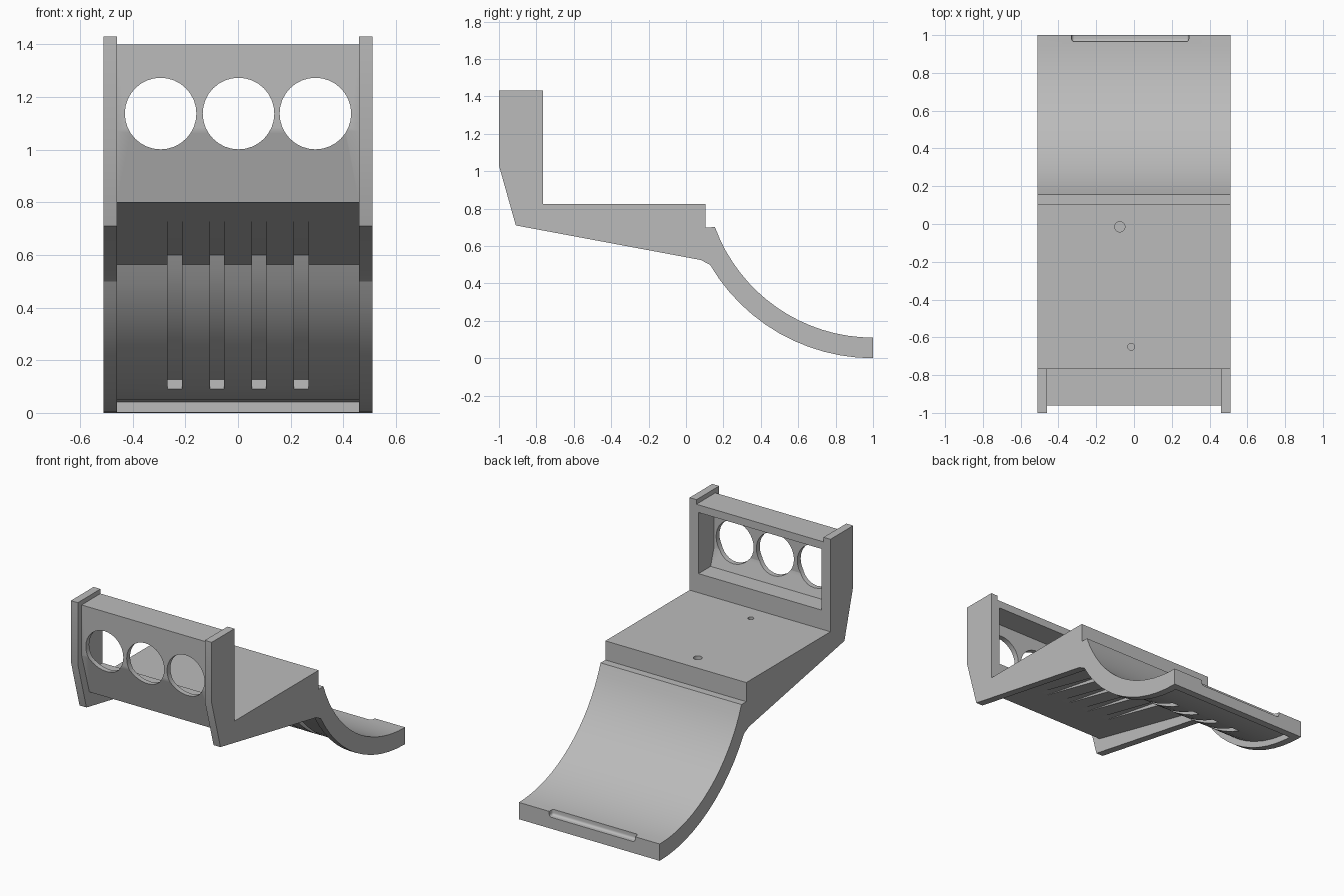
import bpy
import bmesh
import math

cube = bpy.data.objects.get("Cube")
if cube:
    bpy.data.objects.remove(cube, do_unlink=True)

grey = bpy.data.materials.new("plain grey")
grey.use_nodes = True
COLOUR = (0.5, 0.5, 0.5, 1)
grey.diffuse_color = COLOUR
grey.node_tree.nodes["Principled BSDF"].inputs["Base Color"].default_value = COLOUR


def arc(radius, start, end, steps=16):
    """Points on the ramp's circle, by angle from straight down."""
    angles = [start + (end - start) * i / steps for i in range(steps + 1)]
    return [(1 - radius * math.sin(a), 1.01 - radius * math.cos(a)) for a in angles]


def finish(bm, name):
    bmesh.ops.recalc_face_normals(bm, faces=bm.faces)
    mesh = bpy.data.meshes.new(name)
    bm.to_mesh(mesh)
    bm.free()
    mesh.materials.append(grey)
    obj = bpy.data.objects.new(name, mesh)
    bpy.context.collection.objects.link(obj)
    return obj


def extrude(name, profile, x0, x1):
    """Extrude a (y, z) profile along x."""
    bm = bmesh.new()
    face = bm.faces.new([bm.verts.new((x0, y, z)) for y, z in profile])
    result = bmesh.ops.extrude_face_region(bm, geom=[face])
    moved = [v for v in result["geom"] if isinstance(v, bmesh.types.BMVert)]
    bmesh.ops.translate(bm, verts=moved, vec=(x1 - x0, 0, 0))
    return finish(bm, name)


def cylinder(name, centre, radius, depth, axis):
    bm = bmesh.new()
    bmesh.ops.create_cone(bm, cap_ends=True, segments=32, radius1=radius,
                          radius2=radius, depth=depth)
    obj = finish(bm, name)
    obj.location = centre
    if axis == "y":
        obj.rotation_euler.x = math.pi / 2
    return obj


def round_edges(obj, width):
    mod = obj.modifiers.new("round", "BEVEL")
    mod.width = width
    mod.segments = 4
    mod.limit_method = "ANGLE"
    mod.angle_limit = math.radians(60)


def carve(target, cutters):
    """Subtract the cutters, bake the result and drop them."""
    for cutter in cutters:
        cutter.hide_render = True
        mod = target.modifiers.new("cut", "BOOLEAN")
        mod.operation = "DIFFERENCE"
        mod.solver = "EXACT"
        mod.object = cutter
    bpy.context.view_layer.update()
    graph = bpy.context.evaluated_depsgraph_get()
    baked = bpy.data.meshes.new_from_object(target.evaluated_get(graph))
    target.modifiers.clear()
    target.data = baked
    for cutter in cutters:
        bpy.data.objects.remove(cutter, do_unlink=True)


# Shared deck, step and concave ramp outline
ramp_top = arc(0.9, math.asin(0.845 / 0.9), 0)
deck_line = [(-0.765, 0.825), (0.105, 0.825), (0.105, 0.70)] + ramp_top

# Side walls
side_profile = ([(-1, 1.43), (-0.765, 1.43)] + deck_line
                + arc(1.01, 0, 1.04, 12)
                + [(0.08, 0.525), (-0.91, 0.71), (-1, 1.03)])
walls = [extrude("left_side_wall", side_profile, 0.46, 0.51),
         extrude("right_side_wall", side_profile, -0.51, -0.46)]

# Body: front panel, deck and ramp, recessed underneath
body_profile = ([(-0.96, 1.4), (-0.765, 1.4)] + deck_line
                + [(1, 0), (0.95, 0.002)]
                + arc(0.97, 0.052, 1.093, 12)
                + [(-0.88, 0.80), (-0.96, 1.07)])
body = extrude("body", body_profile, -0.46, 0.46)

# Open back of the gauge housing
cutters = [extrude("housing_cavity",
                   [(-0.925, 1.35), (-0.7, 1.35), (-0.7, 0.95),
                    (-0.89, 0.95), (-0.925, 1.06)], -0.445, 0.445)]

# Three round openings in the front panel
for x in (-0.294, 0.002, 0.294):
    cutters.append(cylinder("gauge_hole", (x, -0.94, 1.137), 0.136, 0.2, "y"))

# Four long grooves under deck and ramp
groove_profile = ([(-0.6, 0.734)] + arc(0.935, 1.117, 0.336, 12)
                  + [(0.69, 0.0), (0.3, 0.0), (-0.6, 0.5)])
for i in range(4):
    x = -0.24 + 0.16 * i
    groove = extrude("groove", groove_profile, x - 0.027, x + 0.027)
    cutters.append(groove)

# Small screw holes in the deck
cutters.append(cylinder("screw_hole", (-0.075, -0.015, 0.825), 0.027, 0.06, "z"))
cutters.append(cylinder("screw_hole", (-0.015, -0.65, 0.825), 0.018, 0.06, "z"))

# Notch in the rear lip
notch = extrude("lip_notch", [(0.965, 0.075), (1.1, 0.075),
                              (1.1, 0.2), (0.965, 0.2)], -0.33, 0.29)
round_edges(notch, 0.015)
cutters.append(notch)
carve(body, cutters)

# Smooth shading on the curves only
bpy.ops.object.select_all(action="DESELECT")
for obj in walls + [body]:
    obj.select_set(True)
bpy.context.view_layer.objects.active = body
bpy.ops.object.shade_smooth_by_angle(angle=math.radians(25))
